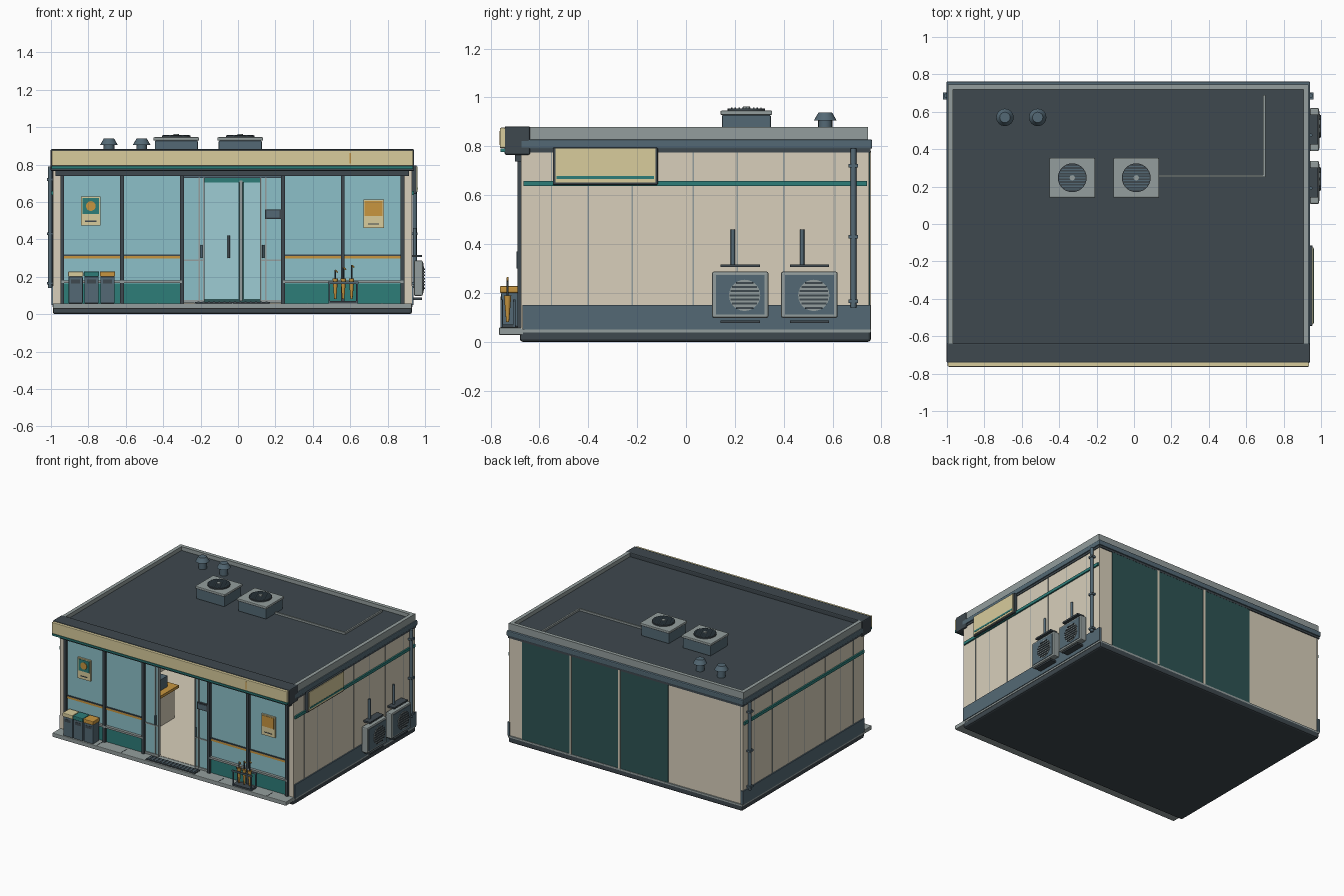
import bpy, bmesh, math
from mathutils import Matrix, Vector

cube = bpy.data.objects.get("Cube")
if cube:
    bpy.data.objects.remove(cube, do_unlink=True)


def material(name, rgb):
    lin = [(c / 255 / 12.92) if c < 11 else ((c / 255 + 0.055) / 1.055) ** 2.4 for c in rgb]
    m = bpy.data.materials.new(name)
    m.use_nodes = True
    m.diffuse_color = (*lin, 1)
    m.node_tree.nodes["Principled BSDF"].inputs["Base Color"].default_value = (*lin, 1)
    return m


WALL = material("warm wall", (216, 207, 187))
CREAM = material("cream sign", (216, 204, 156))
SLATE = material("slate metal", (84, 105, 117))
DARK = material("dark metal", (62, 72, 78))
GREY = material("light grey metal", (148, 158, 157))
TEAL = material("teal", (45, 125, 121))
DEEP = material("deep teal", (45, 84, 84))
ORANGE = material("orange", (200, 150, 64))
GLASS = material("blue glass", (140, 192, 200))
PALE = material("pale glass", (158, 204, 212))

C = -0.03          # centre line of the building
FRONT = -0.665     # shop front plane
rounds = []


def finish(name, bm, mat):
    me = bpy.data.meshes.new(name)
    bm.to_mesh(me)
    bm.free()
    me.materials.append(mat)
    ob = bpy.data.objects.new(name, me)
    bpy.context.collection.objects.link(ob)
    return ob


def box(name, x, y, z, mat, bevel=0):
    bm = bmesh.new()
    size = [abs(a[1] - a[0]) for a in (x, y, z)]
    mid = [(a[0] + a[1]) / 2 for a in (x, y, z)]
    bmesh.ops.create_cube(bm, size=1, matrix=Matrix.Translation(mid) @ Matrix.Diagonal((*size, 1)))
    ob = finish(name, bm, mat)
    if bevel:
        mod = ob.modifiers.new("bevel", "BEVEL")
        mod.width, mod.segments = bevel, 2
    return ob


def rod(name, a, b, r, mat, r2=None, sides=16):
    a, b = Vector(a), Vector(b)
    bm = bmesh.new()
    turn = (b - a).to_track_quat("Z", "Y").to_matrix().to_4x4()
    bmesh.ops.create_cone(bm, cap_ends=True, segments=sides, radius1=r, radius2=r if r2 is None else r2,
                          depth=(b - a).length, matrix=Matrix.Translation((a + b) / 2) @ turn)
    ob = finish(name, bm, mat)
    rounds.append(ob)
    return ob


def mid(half):
    return (C - half, C + half)


def around(c, half):
    return (c - half, c + half)


# Base, walkway, floor
box("base_slab", mid(.96), (-.68, .757), (0, .05), DARK, .012)
box("base_lip", mid(.963), (-.66, .757), (.037, .05), GREY)
box("walkway", mid(.96), (-.765, -.62), (.028, .058), GREY, .004)
box("floor", mid(.93), (-.65, .71), (.05, .06), WALL)
for i in range(-4, 5):
    box("walkway_joint", around(C + i * .2, .002), (-.76, -.69), (.058, .0595), DARK)

# Door mat with ribs
box("door_mat", mid(.2), (-.752, -.69), (.058, .064), DARK)
for i in range(14):
    box("mat_rib", around(C - .182 + i * .028, .005), (-.748, -.694), (.064, .067), SLATE)

# Side walls with seams, base band, stripe and downpipe
for s in (-1, 1):
    def side(inner, outer):
        return (C + s * inner, C + s * outer)
    box("side_wall", side(.915, .96), (-.675, .745), (.05, .79), WALL)
    box("side_base_band", side(.95, .968), (-.67, .755), (.05, .15), SLATE)
    box("side_stripe", side(.95, .971), (-.665, .74), (.637, .658), TEAL)
    for y in (-.55, -.4, -.22, .03, .21, .4, .61):
        box("wall_seam", side(.955, .9615), around(y, .0025), (.15, .79), GREY)
    rod("downpipe", (C + s * .975, .685, .14), (C + s * .975, .685, .79), .012, SLATE)
    for z in (.165, .43, .72):
        box("pipe_clamp", side(.955, .99), around(.685, .019), around(z, .007), SLATE)

# Back wall with three shutter panels
box("back_wall", mid(.96), (.70, .748), (.05, .79), WALL)
for i in range(3):
    x = .82 - i * .402
    box("back_panel", (x - .396, x), (.74, .754), (.05, .78), DEEP)
for x in (.42, .018):
    box("back_divider", around(x, .008), (.74, .758), (.05, .78), WALL)
box("back_seam", around(C - .945, .002), (.74, .7495), (.05, .79), DARK)

# Roof, cornice, parapet
box("roof_deck", mid(.955), (-.65, .74), (.79, .852), DARK)
box("cornice_shadow", mid(.965), (-.66, .755), (.775, .79), DARK)
box("cornice", mid(.972), (-.68, .762), (.79, .828), SLATE, .006)
for s in (-1, 1):
    box("parapet_side", (C + s * .937, C + s * .964), (-.64, .745), (.828, .88), GREY)
box("parapet_back", mid(.964), (.718, .745), (.828, .88), GREY)

# Front fascia
box("fascia_box", mid(.972), (-.742, -.638), (.765, .882), DARK, .007)
box("fascia_panel", mid(.966), (-.762, -.735), (.793, .876), CREAM, .004)
box("fascia_stripe", mid(.966), (-.76, -.735), (.777, .791), TEAL)
box("fascia_mark", around(.6, .003), (-.764, -.76), (.805, .862), ORANGE)
box("front_beam", mid(.945), (-.70, -.64), (.738, .772), DARK)

# Shop front, mirrored about the centre line
for s in (-1, 1):
    def span(a, b):
        return (C + s * a, C + s * b)
    box("window_glass", span(.27, .915), around(FRONT, .005), (.165, .74), GLASS)
    box("kick_panel", span(.27, .915), around(FRONT, .007), (.058, .165), TEAL)
    box("window_sill", span(.27, .915), (-.69, -.66), (.167, .181), GREY)
    box("window_band", span(.27, .915), (-.675, -.66), (.297, .312), ORANGE)
    box("band_edge", span(.27, .915), (-.677, -.66), (.312, .32), DARK)
    for x in (.27, .59, .91):
        box("front_column", around(C + s * x, .010), (-.69, -.645), (.058, .745), DARK)
    # Sliding door leaf, open beside the doorway
    box("door_leaf", span(.15, .26), around(FRONT, .006), (.075, .735), GLASS)
    for x in (.152, .178):
        box("door_stile", around(C + s * x, .004), (-.678, -.652), (.07, .735), GREY)
    box("door_rail", span(.15, .26), (-.677, -.655), (.283, .291), GREY)
    box("door_bottom_rail", span(.15, .26), (-.677, -.655), (.06, .075), GREY)
    rod("door_handle", (C + s * .165, -.688, .3), (C + s * .165, -.688, .37), .006, SLATE)
box("door_header", mid(.27), (-.68, -.65), (.728, .745), SLATE)

# Interior: cooler and counter
box("cooler_body", (-.39, .83), (.46, .70), (.06, .74), DEEP)
for i in range(3):
    x = .82 - i * .402
    box("cooler_door", (x - .385, x - .012), (.452, .465), (.08, .705), PALE)
    box("cooler_frame", around(x, .008), (.445, .465), (.07, .715), GREY)
    rod("cooler_handle", (x - .065, .44, .3), (x - .065, .44, .42), .007, DARK)
box("cooler_header", (-.39, .83), (.45, .465), (.705, .74), TEAL)
box("counter", (-.85, -.45), (-.28, -.1), (.06, .28), WALL)
box("counter_top", (-.86, -.43), (-.3, -.08), (.28, .3), ORANGE)
box("register", (-.58, -.48), (-.23, -.14), (.3, .38), SLATE)

# Posters and notice plate
box("left_poster", (-.84, -.735), (-.682, -.668), (.475, .628), CREAM)
box("poster_field", (-.832, -.743), (-.685, -.68), (.535, .62), TEAL)
rod("poster_disc", (-.787, -.681, .578), (-.787, -.688, .578), .026, ORANGE, sides=24)
box("right_poster", (.67, .78), (-.682, -.668), (.46, .612), CREAM)
box("poster_field", (.677, .773), (-.685, -.68), (.525, .605), ORANGE)
for x, z in ((-.787, .497), (.725, .483)):
    box("poster_line", around(x, .03), (-.684, -.68), around(z, .003), DARK)
box("notice_plate", (.145, .23), (-.686, -.668), (.51, .56), DARK)
box("notice_face", (.152, .223), (-.689, -.684), (.517, .553), SLATE)

# Bins
for x, lid in ((-.868, CREAM), (-.783, TEAL), (-.698, ORANGE)):
    box("bin_body", around(x, .038), (-.757, -.685), (.058, .2), SLATE, .004)
    box("bin_lid", around(x, .041), (-.762, -.68), (.2, .228), lid, .005)
    box("bin_slot", around(x, .024), (-.7585, -.75), (.165, .185), DARK)

# Umbrella stand
box("stand_tray", (.485, .64), (-.757, -.7), (.058, .07), DARK)
for y in (-.755, -.703):
    box("stand_rail", (.48, .645), around(y, .004), (.162, .174), SLATE)
    for x in (.488, .637):
        rod("stand_leg", (x, y, .06), (x, y, .172), .005, SLATE)
for x, top in ((.52, .235), (.563, .25), (.607, .262)):
    rod("umbrella_canopy", (x, -.73, .08), (x, -.73, .19), .006, ORANGE, .015, 10)
    rod("umbrella_shaft", (x, -.73, .19), (x, -.73, top), .004, DARK)
    rod("umbrella_grip", (x, -.73, top), (x + .014, -.73, top - .012), .004, ORANGE)

# Side sign
box("side_sign_frame", (.92, .955), (-.545, -.115), (.642, .795), DARK, .005)
box("side_sign_face", (.95, .96), (-.535, -.125), (.652, .79), CREAM)
box("side_sign_stripe", (.955, .962), (-.53, -.13), (.666, .678), TEAL)

# Wall condensers
for y in (.222, .505):
    box("condenser_body", (.94, .988), around(y, .116), (.098, .287), GREY, .008)
    box("condenser_face", (.985, .991), around(y, .1), (.112, .273), SLATE)
    fy, r = y + .018, .064
    rod("condenser_fan", (.985, fy, .19), (.994, fy, .19), r, GREY, sides=28)
    for i in range(-3, 4):
        h = math.sqrt(r * r - (i * .017) ** 2) - .003
        box("condenser_slat", (.99, .999), around(fy, h), around(.19 + i * .017, .004), DARK)
    for z, half in ((.311, .08), (.082, .08)):
        box("condenser_bracket", (.93, .985), around(y, half), around(z, .006), DARK)
    rod("condenser_pipe", (.945, y - .03, .31), (.945, y - .03, .46), .009, SLATE)

# Rooftop fan units
for x in (-.33, .012):
    y = .247
    box("roof_unit_body", around(x, .115), around(y, .1), (.85, .928), SLATE, .005)
    box("roof_unit_lid", around(x, .122), around(y, .106), (.928, .946), GREY, .005)
    rod("roof_fan_ring", (x, y, .945), (x, y, .955), .077, DARK, sides=28)
    for i in range(-4, 5):
        h = math.sqrt(.072 ** 2 - (i * .015) ** 2)
        box("roof_fan_slat", around(x, h), around(y + i * .015, .003), (.955, .959), SLATE)
    rod("roof_fan_hub", (x, y, .955), (x, y, .963), .014, GREY)

# Roof vents and conduit
for x in (-.69, -.515):
    rod("vent_stem", (x, .57, .85), (x, .57, .91), .029, SLATE)
    rod("vent_cap", (x, .57, .905), (x, .57, .938), .047, SLATE, .028)
box("conduit", (.13, .703), around(.256, .006), (.852, .866), GREY)
box("conduit", around(.697, .006), (.25, .69), (.852, .866), GREY)

# Smooth the round parts
bpy.ops.object.select_all(action="DESELECT")
for ob in rounds:
    ob.select_set(True)
bpy.context.view_layer.objects.active = rounds[0]
bpy.ops.object.shade_smooth_by_angle(angle=math.radians(40))
